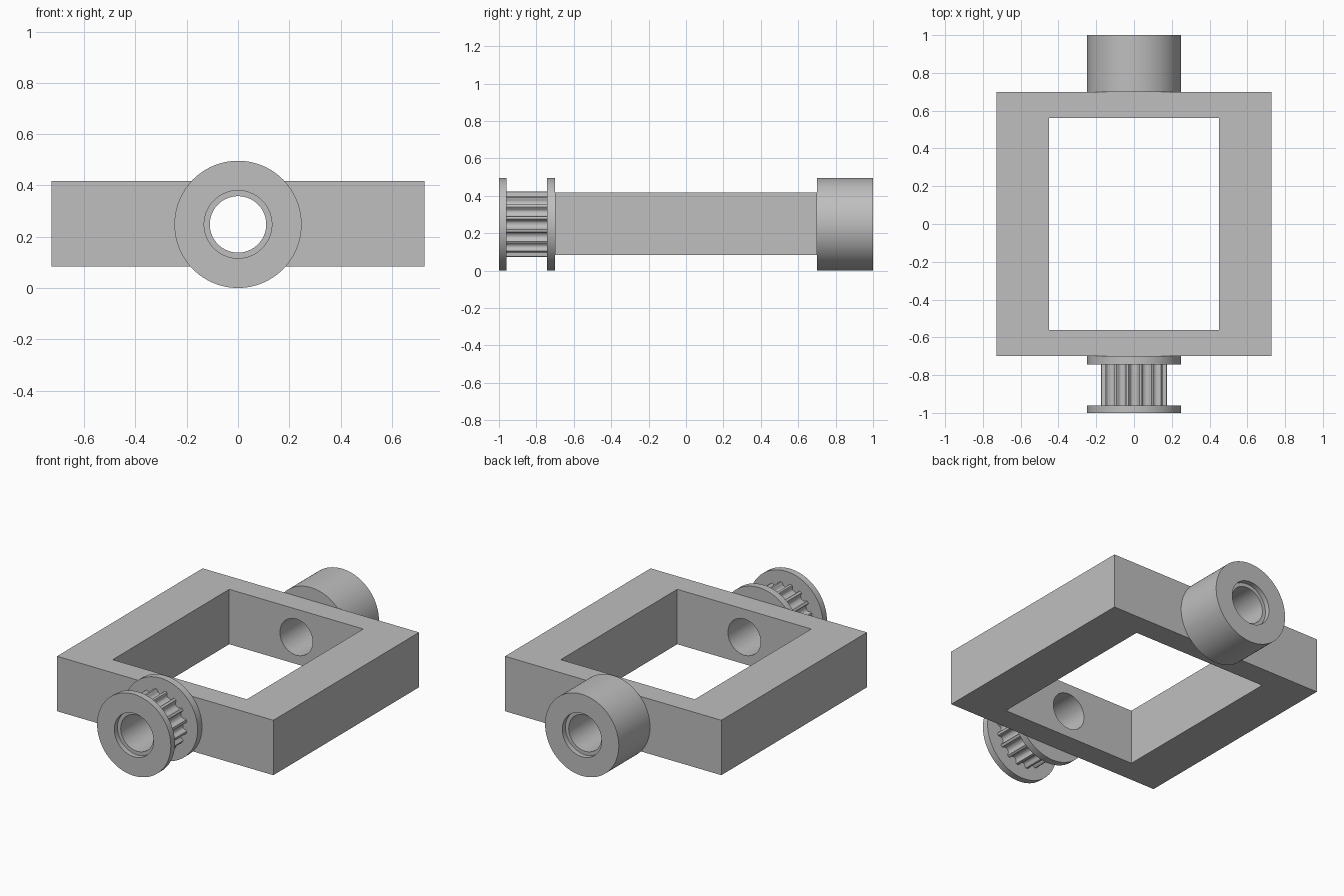
import bpy, bmesh
from math import radians, sin, cos, pi

AXIS_Z = 0.248      # height of the shaft axis
FLANGE_R, BORE_R, SEAT_R, TIP_R = 0.248, 0.11, 0.132, 0.178
WALL_Y, END_Y, SEAT_Y = 0.7, 1.0, 0.97

cube = bpy.data.objects.get("Cube")
if cube:
    bpy.data.objects.remove(cube, do_unlink=True)

grey = bpy.data.materials.new("plain grey")
grey.use_nodes = True
grey.diffuse_color = (0.52, 0.52, 0.52, 1)
grey.node_tree.nodes["Principled BSDF"].inputs["Base Color"].default_value = grey.diffuse_color


def finish(name, bm):
    bmesh.ops.recalc_face_normals(bm, faces=bm.faces[:])
    mesh = bpy.data.meshes.new(name)
    bm.to_mesh(mesh)
    bm.free()
    mesh.materials.append(grey)
    obj = bpy.data.objects.new(name, mesh)
    bpy.context.collection.objects.link(obj)
    return obj


def smooth(obj):
    bpy.ops.object.select_all(action='DESELECT')
    obj.select_set(True)
    bpy.context.view_layer.objects.active = obj
    bpy.ops.object.shade_smooth_by_angle(angle=radians(30))


def lathe(name, profile, outline):
    """Sweep a closed (radius, y) profile about the shaft; radius None follows the outline."""
    bm = bmesh.new()
    rings = [[bm.verts.new(((r or tip) * sin(a), y, AXIS_Z + (r or tip) * cos(a)))
              for r, y in profile] for a, tip in outline]
    n = len(profile)
    for i, ring in enumerate(rings):
        prev = rings[i - 1]
        for j in range(n):
            bm.faces.new((prev[j - 1], prev[j], ring[j], ring[j - 1]))
    obj = finish(name, bm)
    smooth(obj)
    return obj


def box(name, x, y, z):
    bm = bmesh.new()
    bmesh.ops.create_cube(bm, size=2)
    bmesh.ops.scale(bm, vec=(x, y, z), verts=bm.verts)
    bmesh.ops.translate(bm, vec=(0, 0, AXIS_Z + 0.003), verts=bm.verts)
    return finish(name, bm)


circle = [(2 * pi * i / 96, TIP_R) for i in range(96)]

# Rectangular frame with its opening and the shaft bore cut through both walls
frame = box("frame", 0.728, WALL_Y, 0.167)
opening = box("opening_cutter", 0.451, 0.56, 1)
bm = bmesh.new()
ends = [[bm.verts.new((BORE_R * sin(a), y, AXIS_Z + BORE_R * cos(a))) for a, _ in circle]
        for y in (-2, 2)]
for end in ends:
    bm.faces.new(end)
for i in range(len(circle)):
    bm.faces.new((ends[0][i - 1], ends[0][i], ends[1][i], ends[1][i - 1]))
bore = finish("bore_cutter", bm)
for cutter in (opening, bore):
    cutter.hide_render = True
    mod = frame.modifiers.new("cut", 'BOOLEAN')
    mod.operation, mod.solver, mod.object = 'DIFFERENCE', 'EXACT', cutter
    bpy.context.view_layer.objects.active = frame
    bpy.ops.object.modifier_apply(modifier=mod.name)
    bpy.data.objects.remove(cutter, do_unlink=True)
smooth(frame)

# Plain hub on the back wall, with a shallow counterbore
lathe("rear_hub", [(BORE_R, WALL_Y), (FLANGE_R, WALL_Y), (FLANGE_R, END_Y),
                   (SEAT_R, END_Y), (SEAT_R, SEAT_Y), (BORE_R, SEAT_Y)], circle)

# Flanged pulley body on the front wall
IN_Y, OUT_Y, CORE_R = -0.743, -0.96, 0.143
lathe("pulley_body", [(BORE_R, -WALL_Y), (FLANGE_R, -WALL_Y), (FLANGE_R, IN_Y),
                      (CORE_R, IN_Y), (CORE_R, OUT_Y), (FLANGE_R, OUT_Y),
                      (FLANGE_R, -END_Y), (SEAT_R, -END_Y), (SEAT_R, -SEAT_Y),
                      (BORE_R, -SEAT_Y)], circle)

# Belt teeth: rounded grooves between narrow ridges
TEETH = 16
half = [(9, TIP_R), (8, 0.174), (7.2, 0.164), (6, 0.156), (3.5, 0.151)]
groove = [(-a, r) for a, r in half] + [(0, 0.15)] + half[::-1]
outline = [(radians(360 / TEETH * t + a), r) for t in range(TEETH) for a, r in groove]
lathe("belt_teeth", [(None, OUT_Y), (None, IN_Y), (0.138, IN_Y), (0.138, OUT_Y)], outline)
